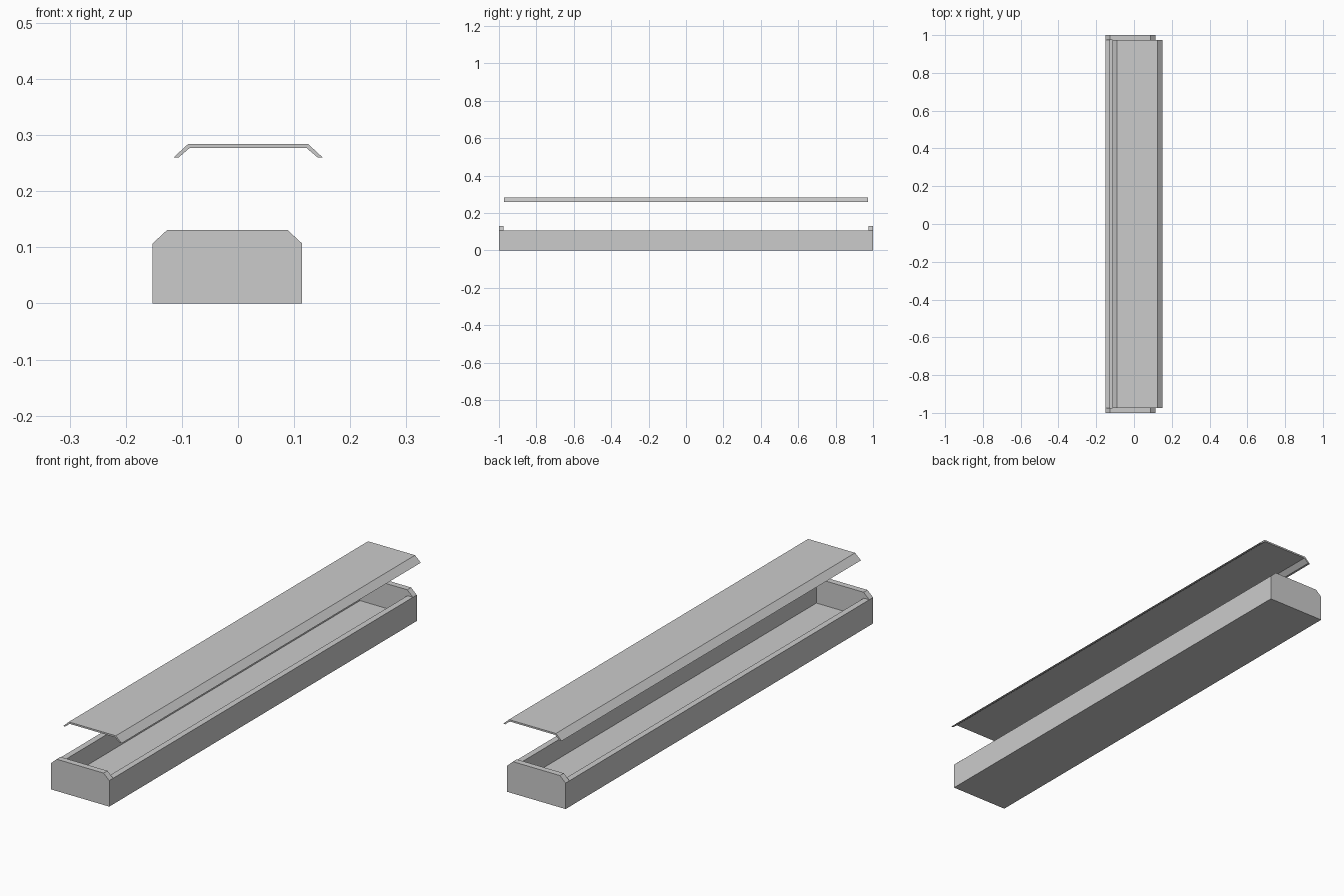
import bpy, bmesh

if "Cube" in bpy.data.objects:
    bpy.data.objects.remove(bpy.data.objects["Cube"])

CX = -0.019      # box centre in x (the lid is shifted sideways)
HW = 0.133       # half width
T = 0.025        # board thickness
RIM = 0.107      # top of side boards
TOP = 0.131      # top of end boards


def extrude_profile(name, pts, y0, y1):
    """Closed x-z profile extruded along y."""
    bm = bmesh.new()
    face = bm.faces.new([bm.verts.new((x, y0, z)) for x, z in pts])
    ext = bmesh.ops.extrude_face_region(bm, geom=[face])
    verts = [v for v in ext["geom"] if isinstance(v, bmesh.types.BMVert)]
    bmesh.ops.translate(bm, vec=(0, y1 - y0, 0), verts=verts)
    bmesh.ops.recalc_face_normals(bm, faces=bm.faces)
    mesh = bpy.data.meshes.new(name)
    bm.to_mesh(mesh)
    bm.free()
    obj = bpy.data.objects.new(name, mesh)
    bpy.context.collection.objects.link(obj)
    return obj


def mirrored(half, cx):
    """Complete a right-hand half profile about x = cx."""
    return [(cx + x, z) for x, z in half] + [(cx - x, z) for x, z in reversed(half)]


# End boards with clipped upper corners
end = mirrored([(HW, 0), (HW, RIM), (HW - 0.026, TOP)], CX)
extrude_profile("front_end_board", end, -1, -1 + T)
extrude_profile("back_end_board", end, 1 - T, 1)

# Long side boards
for name, s in (("left_side_board", -1), ("right_side_board", 1)):
    a, b = CX + s * (HW - T), CX + s * HW
    extrude_profile(name, [(a, 0), (b, 0), (b, RIM), (a, RIM)], -1 + T, 1 - T)

# Floor board
fw = HW - T
extrude_profile("floor_board", mirrored([(fw, 0), (fw, 0.029)], CX), -1 + T, 1 - T)

# Raised lid with sloping edges, offset to the right
lid = [(0.133, 0.260), (0.107, 0.284)]
under = [(0.104, 0.277), (0.124, 0.260)]
profile = ([(0.018 + x, z) for x, z in lid]
           + [(0.018 - x, z) for x, z in reversed(lid)]
           + [(0.018 - x, z) for x, z in reversed(under)]
           + [(0.018 + x, z) for x, z in under])
extrude_profile("lid", profile, -0.973, 0.973)
